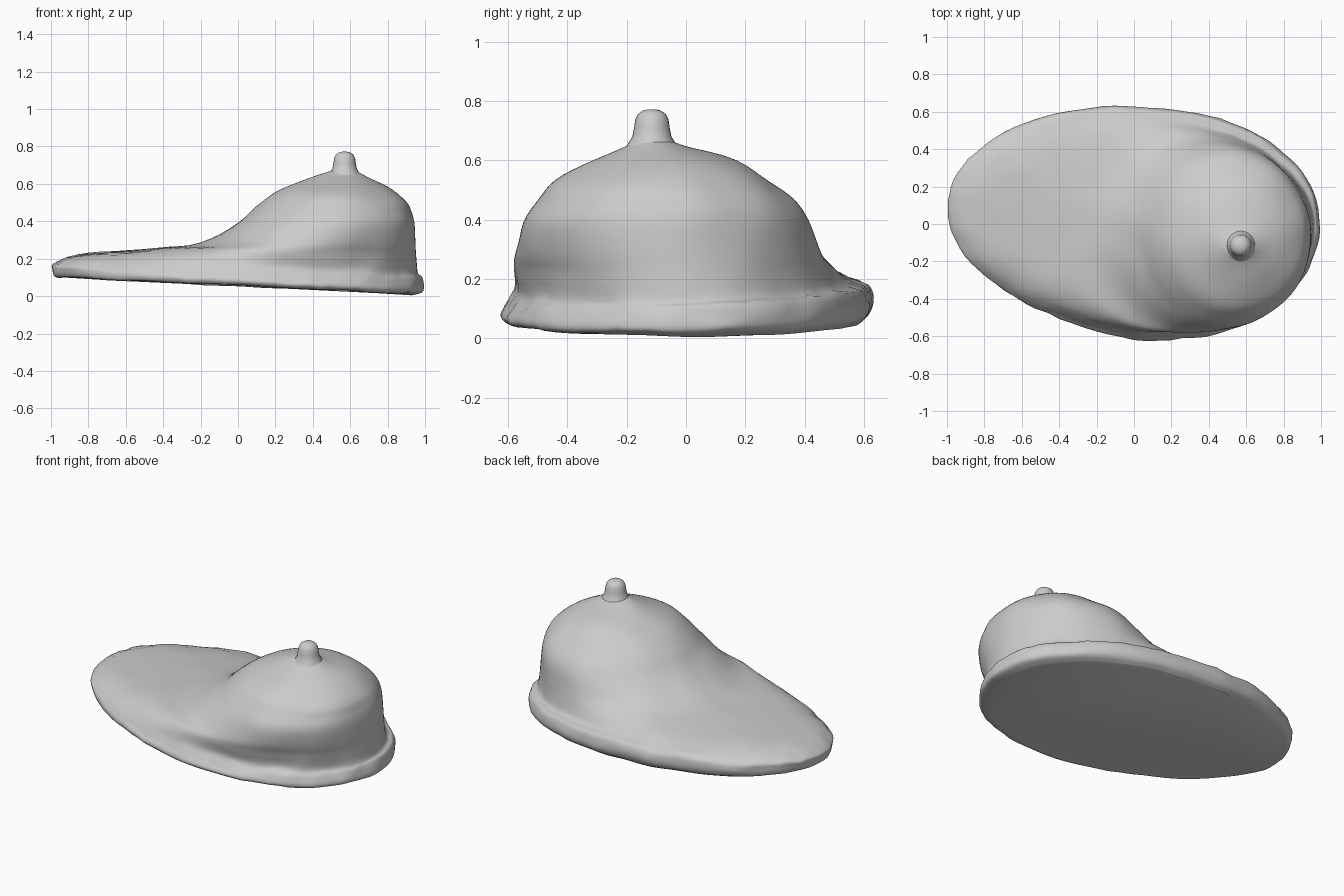
import bpy
import bmesh
from math import sin, cos, pi
from mathutils import Vector, noise

SEGMENTS = 96
STEPS = 4

cube = bpy.data.objects.get("Cube")
if cube:
    bpy.data.objects.remove(cube)

grey = bpy.data.materials.new("light_grey")
grey.use_nodes = True
COLOUR = (0.6, 0.6, 0.6, 1)
grey.diffuse_color = COLOUR
grey.node_tree.nodes["Principled BSDF"].inputs["Base Color"].default_value = COLOUR

# Contour rings: x min, x max, y min, y max, z at x min, z at x max
RIM = [
    (-.96, .93, -.57, .58, .1, .005),
    (-.985, .985, -.605, .61, .11, .02),
    (-.995, .995, -.62, .625, .145, .05),
    (-.98, .98, -.605, .61, .18, .105),
]
CROWN = [
    (-.82, .96, -.575, .55, .228, .13),
    (-.45, .953, -.58, .495, .257, .22),
    (-.2, .95, -.575, .455, .285, .3),
    (0, .945, -.55, .415, .39, .39),
    (.1, .93, -.5, .365, .48, .45),
    (.2, .9, -.44, .28, .555, .505),
    (.32, .8, -.315, .17, .607, .585),
    (.45, .69, -.2, .0, .65, .64),
]


def catmull(a, b, c, d, t):
    """Smooth blend between b and c."""
    return [q + .5 * t * (r - p + t * (2 * p - 5 * q + 4 * r - s + t * (3 * (q - r) + s - p)))
            for p, q, r, s in zip(a, b, c, d)]


def smooth_rings(rings):
    padded = [rings[0]] + rings + [rings[-1]]
    result = []
    for i in range(len(rings) - 1):
        result += [catmull(*padded[i:i + 4], k / STEPS) for k in range(STEPS)]
    return result + [rings[-1]]


def ring_points(ring, index):
    x0, x1, y0, y1, z0, z1 = ring
    level = index / STEPS
    hem = min(1, max(0, (5 - level) / 2))
    lift = min(hem, level / 3)
    points = []
    for k in range(SEGMENTS):
        a = 2 * pi * k / SEGMENTS
        s = sin(a)
        f = (1 + cos(a)) / 2
        # The hem is widest towards the crown, more so at the front
        x = x0 + (x1 - x0) * f + hem * s * (.08 * s - .05 * abs(s))
        # The brim swings a little towards the back
        y = (y0 + y1) / 2 + (y1 - y0) / 2 * s + .075 * max(0, -x)
        # The brim is turned up at the back and down at the front
        z = z0 + (z1 - z0) * f + lift * (.03 * max(0, s) - .035 * max(0, -s))
        # Ragged hem, gently uneven cloth
        p = Vector((x, y, z))
        p += .011 * lift * noise.noise_vector(p * 14)
        p += .007 * noise.noise_vector(p * 5)
        p.z = max(p.z, 0)
        points.append(p)
    return points


def build(name, loops):
    """Skin a stack of closed loops and cap both ends."""
    bm = bmesh.new()
    rows = [[bm.verts.new(p) for p in loop] for loop in loops]
    for low, high in zip(rows, rows[1:]):
        n = len(low)
        for k in range(n):
            j = (k + 1) % n
            bm.faces.new((low[k], low[j], high[j], high[k]))
    bm.faces.new(reversed(rows[0]))
    bm.faces.new(rows[-1])
    mesh = bpy.data.meshes.new(name)
    bm.to_mesh(mesh)
    bm.free()
    mesh.materials.append(grey)
    obj = bpy.data.objects.new(name, mesh)
    bpy.context.collection.objects.link(obj)
    bpy.ops.object.select_all(action="DESELECT")
    obj.select_set(True)
    bpy.context.view_layer.objects.active = obj
    bpy.ops.object.shade_smooth_by_angle(angle=.8)


# Cap shell: underside, hem, brim and crown in one skin
peak = [(.51, .63, -.17, -.055, .668, .668), (.55, .59, -.13, -.1, .675, .675)]
shell = smooth_rings(RIM + CROWN + peak)
build("cap_shell", [ring_points(r, i) for i, r in enumerate(shell)])

# Rounded button on the peak
PROFILE = [(.085, .65), (.066, .68), (.06, .71), (.056, .738), (.046, .757), (.03, .768), (.012, .772)]
build("top_button", [
    [(.57 + r * cos(2 * pi * k / 24), -.115 + r * sin(2 * pi * k / 24), z) for k in range(24)]
    for r, z in PROFILE])
